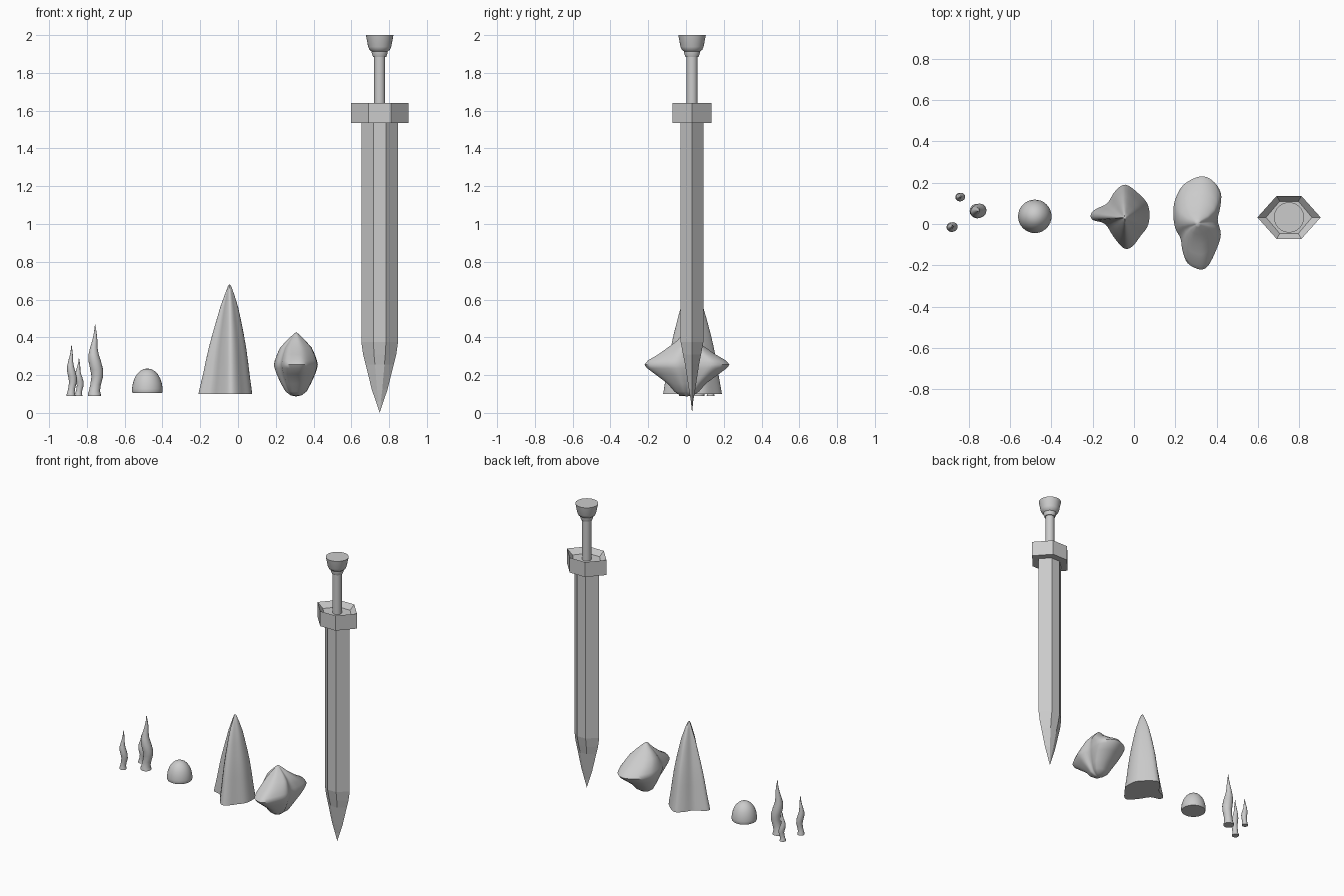
import bpy, bmesh, math

SX, SY = 0.75, 0.032   # sword axis


def loft(name, rings, smooth=None):
    """Skin a stack of equal-length rings, capping both ends."""
    bm = bmesh.new()
    vr = [[bm.verts.new(p) for p in ring] for ring in rings]
    n = len(vr[0])
    for a, b in zip(vr, vr[1:]):
        for i in range(n):
            j = (i + 1) % n
            bm.faces.new((a[i], a[j], b[j], b[i]))
    bm.faces.new(vr[0][::-1])
    bm.faces.new(vr[-1])
    bmesh.ops.remove_doubles(bm, verts=bm.verts, dist=0.0003)
    bmesh.ops.recalc_face_normals(bm, faces=bm.faces)
    me = bpy.data.meshes.new(name)
    bm.to_mesh(me)
    bm.free()
    ob = bpy.data.objects.new(name, me)
    bpy.context.collection.objects.link(ob)
    if smooth:
        bpy.ops.object.select_all(action='DESELECT')
        ob.select_set(True)
        bpy.context.view_layer.objects.active = ob
        bpy.ops.object.shade_smooth_by_angle(angle=math.radians(smooth))
    return ob


def circle(cx, cy, z, r, n):
    return [(cx + r * math.cos(2 * math.pi * i / n),
             cy + r * math.sin(2 * math.pi * i / n), z) for i in range(n)]


def lathe(name, cx, cy, profile, n=32, smooth=35):
    return loft(name, [circle(cx, cy, z, r, n) for r, z in profile], smooth)


def hexagon(a, f, b, z):
    """Long hexagon: points at +-a on x, flats of half width f at +-b on y."""
    pts = [(a, 0), (f, b), (-f, b), (-a, 0), (-f, -b), (f, -b)]
    return [(SX + x, SY + y, z) for x, y in pts]


def refine(pts, steps=4):
    """Closed smooth curve through a few outline points."""
    out, n = [], len(pts)
    for i in range(n):
        p = [pts[(i + k - 1) % n] for k in range(4)]
        for s in range(steps):
            t = s / steps
            out.append(tuple(0.5 * (2 * b + (c - a) * t + (2 * a - 5 * b + 4 * c - d) * t * t
                             + (3 * b - a - 3 * c + d) * t ** 3) for a, b, c, d in zip(*p)))
    return out


# Sword: six-sided blade narrowing to the tip
blade = [(0.0, 0.0, 0.0, 0.0), (0.02, 0.006, 0.006, 0.06), (0.042, 0.014, 0.017, 0.125),
         (0.074, 0.025, 0.037, 0.255), (0.088, 0.03, 0.048, 0.31),
         (0.097, 0.033, 0.06, 0.375), (0.097, 0.033, 0.06, 1.55)]
loft("sword_blade", [hexagon(*r) for r in blade])

# Guard with a dished top
guard = [(0.153, 0.06, 0.104, 1.535), (0.153, 0.06, 0.104, 1.64),
         (0.111, 0.045, 0.078, 1.605)]
loft("sword_guard", [hexagon(*r) for r in guard])

# Grip, collar and pommel
lathe("sword_grip", SX, SY, [(0.029, 1.59), (0.029, 1.895)])
lathe("sword_collar", SX, SY, [(0.035, 1.885), (0.042, 1.905), (0.042, 1.915), (0.036, 1.92)])
lathe("sword_pommel", SX, SY, [(0.04, 1.912), (0.054, 1.922), (0.061, 1.938), (0.073, 2.0)])

# Boulder: wide waist, pointed top, rounded underside
waist = refine([(0.32, 0.23), (0.38, 0.21), (0.42, 0.15), (0.417, 0.08), (0.405, 0.02),
                (0.42, -0.05), (0.40, -0.12), (0.36, -0.20), (0.32, -0.22), (0.26, -0.19),
                (0.235, -0.13), (0.225, -0.07), (0.20, -0.02), (0.19, 0.05),
                (0.20, 0.12), (0.24, 0.19)])
levels = [(0, 0, 0.087), (0.25, 0.16, 0.093), (0.48, 0.29, 0.113), (0.68, 0.45, 0.155),
          (0.88, 0.75, 0.205), (0.97, 0.94, 0.237), (1, 1, 0.255), (0.96, 0.92, 0.277),
          (0.86, 0.67, 0.31), (0.72, 0.45, 0.345), (0.45, 0.24, 0.38),
          (0.14, 0.09, 0.415), (0, 0, 0.428)]
loft("boulder", [[(0.308 + (x - 0.308) * sx, (y - 0.003) * sy + 0.003, z) for x, y in waist]
                 for sx, sy, z in levels], 50)

# Rock spire with a ridge on its left that fades sooner
base = refine([(-0.04, 0.19), (0.03, 0.14), (0.07, 0.085), (0.07, 0.0), (0.03, -0.06),
               (-0.01, -0.11), (-0.05, -0.117), (-0.10, -0.06), (-0.14, 0.0), (-0.20, 0.02),
               (-0.208, 0.05), (-0.18, 0.075), (-0.13, 0.10), (-0.09, 0.16)])
spire = []
for s, z in [(1, 0.1), (0.97, 0.13), (0.89, 0.2), (0.82, 0.27), (0.74, 0.34), (0.64, 0.41),
             (0.49, 0.5), (0.38, 0.56), (0.2, 0.63), (0.07, 0.672), (0, 0.68)]:
    ring = []
    for x, y in base:
        left = min(max((-0.08 - x) / 0.1, 0), 1)
        k = s * (1 - 0.35 * left * (1 - s))
        ring.append((-0.045 + (x + 0.045) * k, 0.03 + (y - 0.03) * k, z))
    spire.append(ring)
loft("rock_spire", spire, 50)

# Smooth pebble dome
lathe("dome", -0.48, 0.037, [(0.078, 0.105), (0.081, 0.112), (0.081, 0.128), (0.077, 0.155),
      (0.068, 0.183), (0.055, 0.205), (0.038, 0.222), (0.02, 0.232), (0, 0.235)], smooth=60)

# Three wavy weeds, one shape at different sizes: (x offset, y offset, radius, height share)
stalk = [(0, 0, 0.035, 0), (-0.001, 0, 0.034, 0.03), (0, 0, 0.029, 0.07), (0.006, 0.002, 0.028, 0.16),
         (0.014, 0.004, 0.031, 0.27), (0.011, 0.002, 0.034, 0.36), (0.002, -0.003, 0.033, 0.47),
         (-0.004, -0.004, 0.027, 0.57), (-0.003, 0, 0.019, 0.67),
         (0.002, 0.002, 0.013, 0.77), (0.004, 0.002, 0.007, 0.87), (0.003, 0, 0, 1)]
for name, cx, cy, w, h in [("weed_large", -0.76, 0.063, 1, 0.385),
                           ("weed_medium", -0.884, -0.015, 0.66, 0.275),
                           ("weed_small", -0.844, 0.13, 0.58, 0.205)]:
    loft(name, [circle(cx + dx * w * 1.1, cy + dy * w, 0.09 + t * h, r * w, 16)
                for dx, dy, r, t in stalk], 50)
